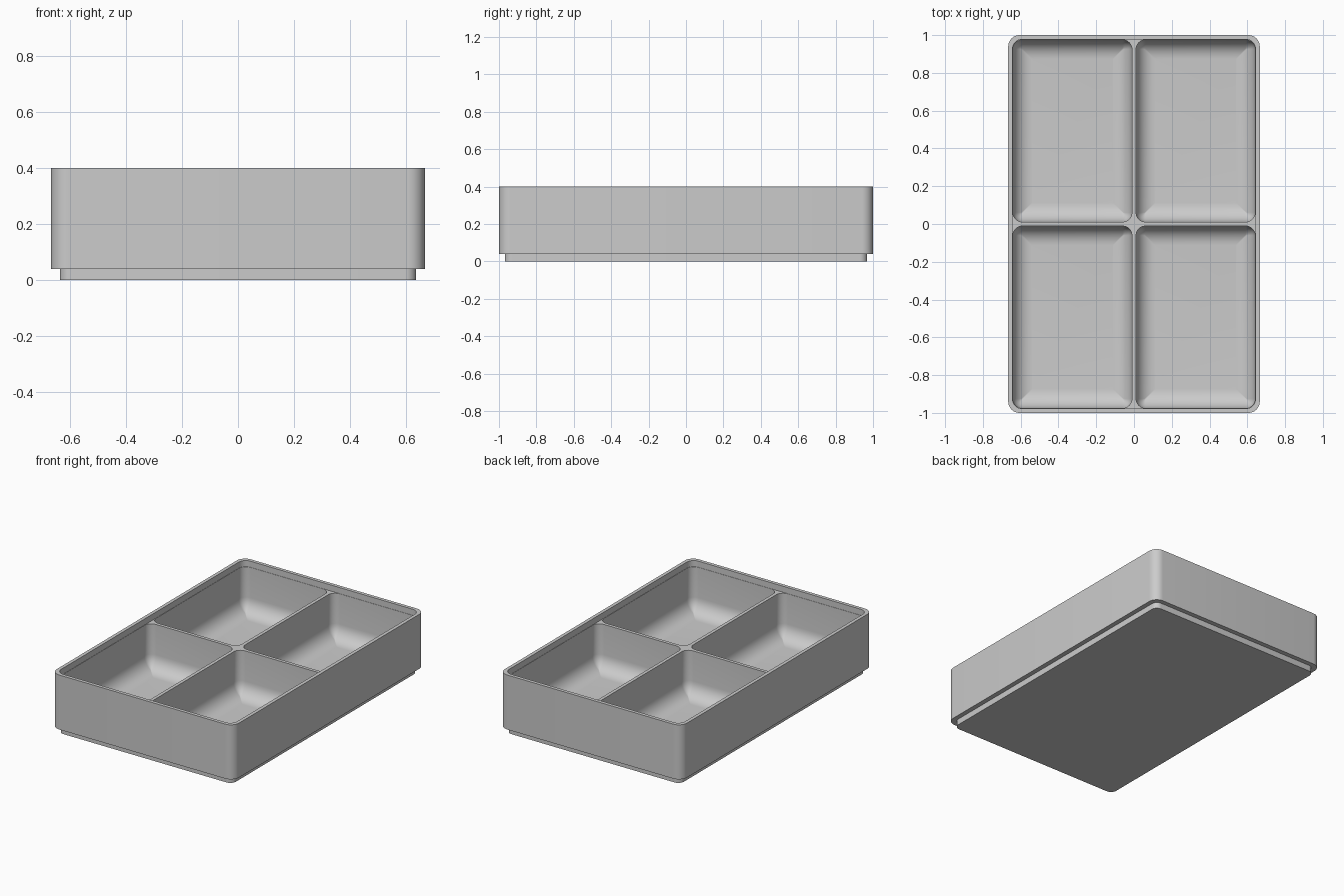
import bpy
import bmesh
from math import sin, cos, pi, radians

cube = bpy.data.objects.get("Cube")
if cube:
    bpy.data.objects.remove(cube, do_unlink=True)

HALF_X, HALF_Y, HEIGHT = 0.666, 1.0, 0.4
FOOT = 0.04            # height of the stacking foot and depth of the rim recess
FLOOR, FILLET = 0.06, 0.1
STEPS = 8

bm = bmesh.new()


def ring(cx, cy, hx, hy, radius, z):
    """Rounded rectangle of vertices at height z."""
    verts = []
    for corner, (sx, sy) in enumerate([(1, 1), (-1, 1), (-1, -1), (1, -1)]):
        for i in range(STEPS + 1):
            a = (corner + i / STEPS) * pi / 2
            verts.append(bm.verts.new((cx + sx * (hx - radius) + radius * cos(a),
                                       cy + sy * (hy - radius) + radius * sin(a), z)))
    return verts


def loft(rings):
    for low, high in zip(rings, rings[1:]):
        for i in range(len(low)):
            j = (i + 1) % len(low)
            bm.faces.new((low[i], low[j], high[j], high[i]))


def edges_of(loop):
    return [bm.edges.get((loop[i - 1], loop[i])) for i in range(len(loop))]


# Outer shell: foot, overhang, wall, rim and stacking recess
DECK = HEIGHT - FOOT
shell = [ring(0, 0, HALF_X - inset, HALF_Y - inset, radius, z) for inset, radius, z in [
    (0.031, 0.04, 0), (0.031, 0.04, FOOT), (0, 0.06, FOOT),
    (0, 0.06, HEIGHT), (0.023, 0.05, HEIGHT), (0.023, 0.05, DECK)]]
loft(shell)
bm.faces.new(list(reversed(shell[0])))
deck_edges = edges_of(shell[-1])

# Four compartments with filleted floors
INNER, OUT_X, OUT_Y, CORNER = 0.011, 0.641, 0.975, 0.05
hx, hy = (OUT_X - INNER) / 2, (OUT_Y - INNER) / 2
for sx in (-1, 1):
    for sy in (-1, 1):
        cx, cy = sx * (OUT_X + INNER) / 2, sy * (OUT_Y + INNER) / 2
        pocket = [ring(cx, cy, hx, hy, CORNER, DECK)]
        for i in range(STEPS + 1):
            a = i / STEPS * pi / 2
            inset = FILLET * (1 - cos(a))
            pocket.append(ring(cx, cy, hx - inset, hy - inset, max(CORNER - inset, 0.004),
                               FLOOR + FILLET * (1 - sin(a))))
        loft(pocket)
        bm.faces.new(pocket[-1])
        deck_edges += edges_of(pocket[0])

# Divider tops: fill between the recess and the compartments
bmesh.ops.triangle_fill(bm, edges=deck_edges, use_beauty=True, normal=(0, 0, 1))
bmesh.ops.recalc_face_normals(bm, faces=bm.faces)

mesh = bpy.data.meshes.new("divided_tray")
bm.to_mesh(mesh)
bm.free()
tray = bpy.data.objects.new("divided_tray", mesh)
bpy.context.collection.objects.link(tray)

# Plain grey material
grey = bpy.data.materials.new("light_grey")
grey.use_nodes = True
colour = (0.6, 0.6, 0.6, 1)
grey.diffuse_color = colour
grey.node_tree.nodes["Principled BSDF"].inputs["Base Color"].default_value = colour
mesh.materials.append(grey)

bpy.ops.object.select_all(action='DESELECT')
tray.select_set(True)
bpy.context.view_layer.objects.active = tray
bpy.ops.object.shade_smooth_by_angle(angle=radians(30))
